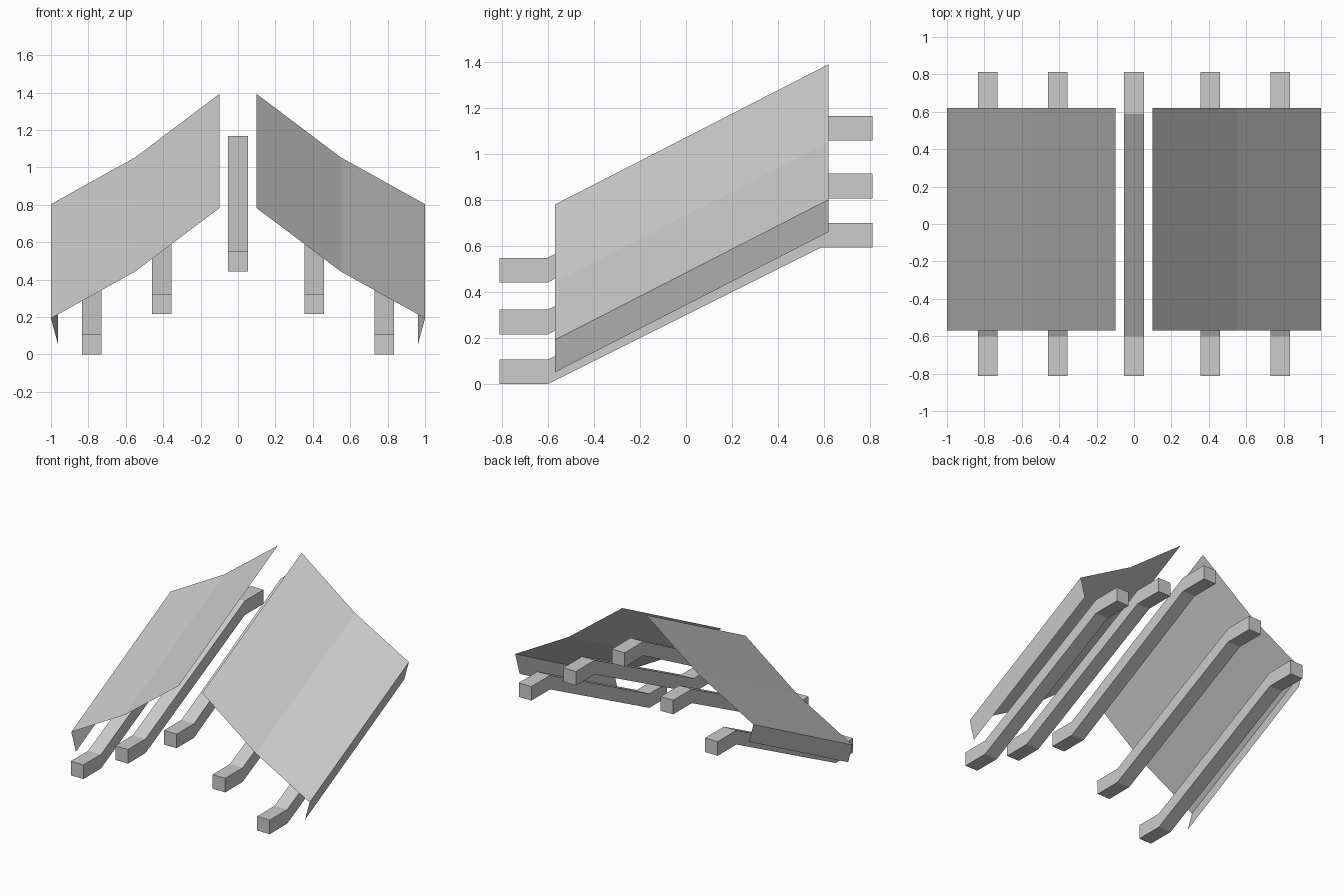
import bpy
import bmesh
from mathutils import Vector

cube = bpy.data.objects.get("Cube")
if cube:
    bpy.data.objects.remove(cube, do_unlink=True)

# One plain grey for every part
GREY = (0.6, 0.6, 0.6, 1.0)
grey = bpy.data.materials.new("plain grey")
grey.use_nodes = True
grey.diffuse_color = GREY
grey.node_tree.nodes["Principled BSDF"].inputs["Base Color"].default_value = GREY


def sweep(name, profile, offset, closed, mirror):
    """Sweep a profile along an offset; closed profiles become capped solids."""
    bm = bmesh.new()
    start = [bm.verts.new(p) for p in profile]
    end = [bm.verts.new(Vector(p) + Vector(offset)) for p in profile]
    count = len(profile)
    for i in range(count if closed else count - 1):
        j = (i + 1) % count
        bm.faces.new((start[i], start[j], end[j], end[i]))
    if closed:
        bm.faces.new(start[::-1])
        bm.faces.new(end)
        bmesh.ops.recalc_face_normals(bm, faces=bm.faces)
    mesh = bpy.data.meshes.new(name)
    bm.to_mesh(mesh)
    bm.free()
    mesh.materials.append(grey)
    obj = bpy.data.objects.new(name, mesh)
    bpy.context.collection.objects.link(obj)
    if mirror:
        obj.modifiers.new("Mirror", 'MIRROR').use_mirror_merge = False
    return obj


# Folded roof sheets with an inward lip along the outer edge
FRONT, BACK, RISE = -0.57, 0.62, 0.61
fold = [(0.1, 0.782), (0.55, 0.443), (1.0, 0.193), (0.962, 0.052)]
sweep("roof_panels", [(x, FRONT, z) for x, z in fold],
      (0, BACK - FRONT, RISE), closed=False, mirror=True)

# Cranked support beams: level ends joined by a sloping run
WIDTH, DEPTH = 0.106, 0.107


def beam(name, x, z, rise, mirror):
    path = [(-0.812, z), (-0.602, z), (0.588, z + rise), (0.812, z + rise)]
    outline = path + [(y, h + DEPTH) for y, h in reversed(path)]
    sweep(name, [(x - WIDTH / 2, y, h) for y, h in outline],
          (WIDTH, 0, 0), closed=True, mirror=mirror)


beam("centre_beam", 0.0, 0.443, 0.617, False)
beam("middle_beams", 0.408, 0.217, 0.592, True)
beam("outer_beams", 0.782, 0.0, 0.595, True)
